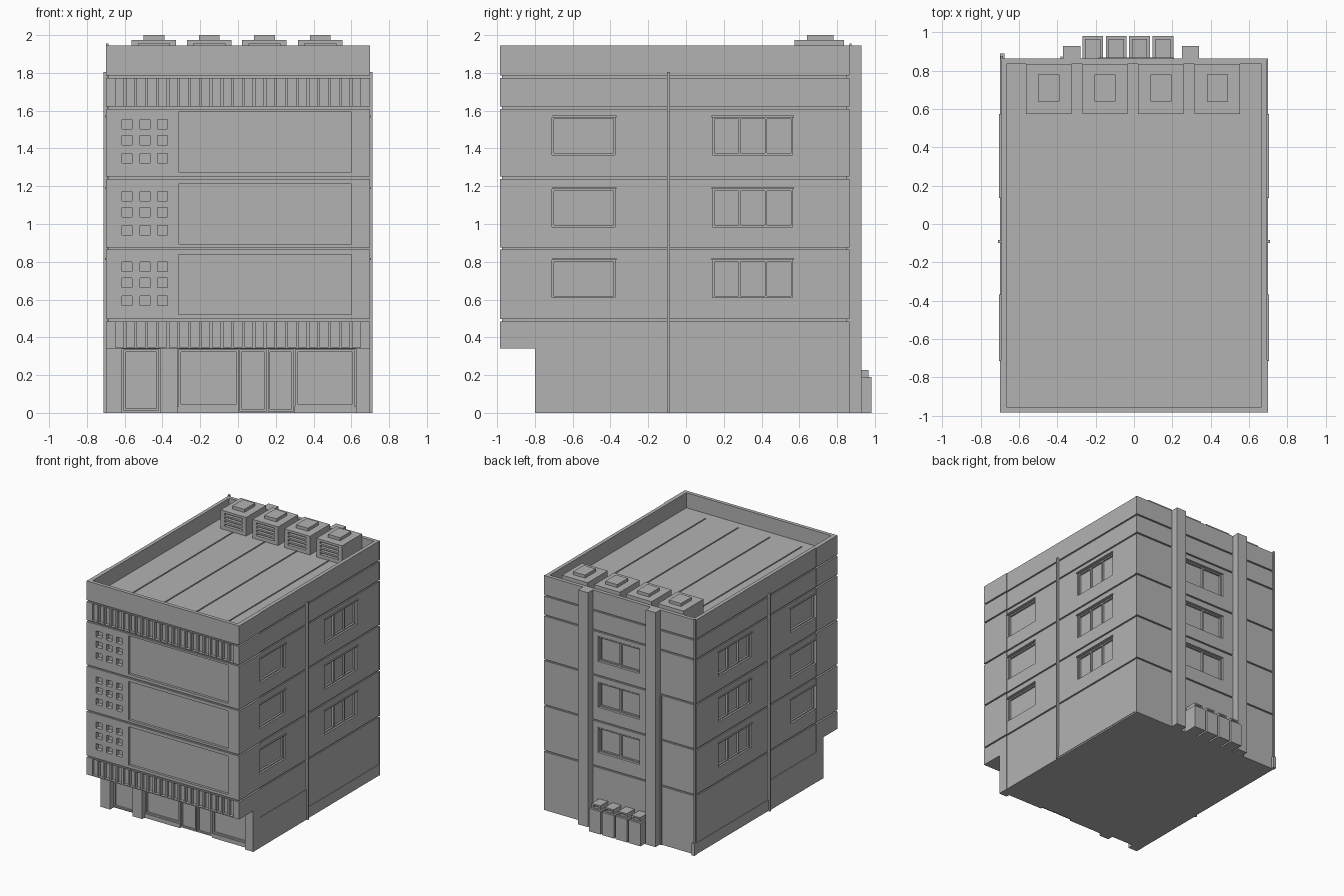
import bpy, bmesh
from mathutils import Matrix, Vector

cube = bpy.data.objects.get("Cube")
if cube:
    bpy.data.objects.remove(cube)

GREY = (0.45, 0.45, 0.45, 1)
mat = bpy.data.materials.new("concrete_grey")
mat.use_nodes = True
mat.diffuse_color = GREY
bsdf = mat.node_tree.nodes["Principled BSDF"]
bsdf.inputs["Base Color"].default_value = GREY
bsdf.inputs["Roughness"].default_value = 0.8

HALF, FRONT, SHOP, BACK, TOP, ROOF = 0.70, -0.985, -0.80, 0.865, 1.945, 1.82
FLOORS = (0.61, 0.985, 1.365)
GROOVES = (0.49, 0.87, 1.245, 1.615, 1.78)


def finish(name, bm):
    mesh = bpy.data.meshes.new(name)
    bmesh.ops.recalc_face_normals(bm, faces=bm.faces)
    bm.to_mesh(mesh)
    bm.free()
    mesh.materials.append(mat)
    obj = bpy.data.objects.new(name, mesh)
    bpy.context.scene.collection.objects.link(obj)
    return obj


def boxes(name, parts):
    """One object from boxes given as (x0, x1, y0, y1, z0, z1)."""
    bm = bmesh.new()
    for x0, x1, y0, y1, z0, z1 in parts:
        centre = Vector((x0 + x1, y0 + y1, z0 + z1)) / 2
        size = Matrix.Diagonal((abs(x1 - x0), abs(y1 - y0), abs(z1 - z0), 1))
        bmesh.ops.create_cube(bm, size=1, matrix=Matrix.Translation(centre) @ size)
    return finish(name, bm)


def on_wall(side, u0, u1, z0, z1, d0, d1):
    """Box on a wall; d is the distance outward from its surface."""
    if side == "front":
        return (u0, u1, FRONT - d1, FRONT - d0, z0, z1)
    if side == "shop":
        return (u0, u1, SHOP - d1, SHOP - d0, z0, z1)
    if side == "back":
        return (u0, u1, BACK + d0, BACK + d1, z0, z1)
    s = 1 if side == "left" else -1
    return (s * (HALF + d0), s * (HALF + d1), u0, u1, z0, z1)


def frame(side, u0, u1, z0, z1, d0, d1, t=0.01):
    return [on_wall(side, u0, u0 + t, z0, z1, d0, d1),
            on_wall(side, u1 - t, u1, z0, z1, d0, d1),
            on_wall(side, u0 + t, u1 - t, z0, z0 + t, d0, d1),
            on_wall(side, u0 + t, u1 - t, z1 - t, z1, d0, d1)]


def carve(target, name, parts):
    cutter = boxes(name, parts)
    mod = target.modifiers.new(name, "BOOLEAN")
    mod.operation, mod.solver, mod.object = "DIFFERENCE", "EXACT", cutter
    bpy.context.view_layer.objects.active = target
    bpy.ops.object.modifier_apply(modifier=name)
    bpy.data.objects.remove(cutter)


# Main block: side profile with the overhanging front, extruded across
bm = bmesh.new()
profile = [(SHOP, 0), (BACK, 0), (BACK, TOP), (FRONT, TOP), (FRONT, 0.34), (SHOP, 0.34)]
face = bm.faces.new([bm.verts.new((-HALF, y, z)) for y, z in profile])
ext = bmesh.ops.extrude_face_region(bm, geom=[face])
bmesh.ops.translate(bm, vec=(2 * HALF, 0, 0),
                    verts=[v for v in ext["geom"] if isinstance(v, bmesh.types.BMVert)])
body = finish("building_body", bm)

# Shallow side fields and floor joints
SIDES = ("left", "right")
carve(body, "side_fields", [on_wall(s, -0.71, 0.855, -0.1, 2.1, -0.005, 0.1) for s in SIDES])
carve(body, "side_joints", [on_wall(s, -1.2, 1.2, z - 0.006, z + 0.006, -0.015, 0.1)
                            for s in SIDES for z in GROOVES])
carve(body, "end_joints", [on_wall(s, -0.8, 0.8, z - 0.006, z + 0.006, -0.012, 0.1)
                           for s in ("front", "back") for z in GROOVES])

# Sunken roof inside the parapet
carve(body, "roof_well", [(-0.665, 0.665, -0.955, 0.835, ROOF, 2.2)])

# Windows: (side, start, end, mullion positions)
windows = [("back", -0.18, 0.2, (0.01,))]
for s in SIDES:
    windows += [(s, -0.71, -0.375, ()), (s, 0.14, 0.565, (0.283, 0.423))]

recess = []
for z in FLOORS:
    recess += [on_wall(s, a, b, z, z + 0.2, -0.035, 0.1) for s, a, b, _ in windows]
    # Large front panel and the grid of nine small openings
    recess.append(on_wall("front", -0.315, 0.6, z - 0.09, z + 0.228, -0.02, 0.1))
    for x in (-0.587, -0.492, -0.4):
        for dz in (-0.015, 0.08, 0.165):
            recess.append(on_wall("front", x - 0.027, x + 0.027,
                                  z + dz - 0.027, z + dz + 0.023, -0.035, 0.1))
# Vertical slots in the two louvre bands
for z0, z1 in ((0.347, 0.48), (1.626, 1.77)):
    for i in range(23):
        x = -0.627 + i * 0.057
        recess.append(on_wall("front", x - 0.021, x + 0.021, z0, z1, -0.025, 0.1))
carve(body, "wall_recesses", recess)

# Shop front set back between piers
carve(body, "shop_recesses", [on_wall("shop", a, b, -0.1, 0.339, -0.05, 0.3)
                              for a, b in ((-0.615, -0.41), (-0.32, 0.625))])
shop = []
for a, b, low in ((-0.605, -0.42, 0.012), (-0.315, 0.003, 0.035), (0.007, 0.152, 0.008),
                  (0.158, 0.295, 0.008), (0.302, 0.618, 0.035)):
    shop += frame("shop", a, b, low, 0.335, -0.052, -0.035, 0.012)
boxes("shop_front_frames", shop)
boxes("shop_sills", [on_wall("shop", a, b, 0, 0.035, -0.055, -0.03)
                     for a, b in ((-0.32, 0.005), (0.3, 0.625))])

# Window frames, mullions and top ledges
frames, ledges = [], []
for z in FLOORS:
    for s, a, b, mullions in windows:
        frames += frame(s, a, b, z, z + 0.2, -0.037, -0.02)
        frames += [on_wall(s, m - 0.006, m + 0.006, z, z + 0.2, -0.037, -0.018) for m in mullions]
        ledges.append(on_wall(s, a - 0.005, b + 0.008, z + 0.2, z + 0.209, -0.02, 0.004))
boxes("window_frames", frames)
boxes("window_ledges", ledges)

# Low plinth plates on the sides
boxes("side_plinths", [on_wall(s, a, b, z0, z1, -0.01, -0.001) for s in SIDES
                       for a, b, z0, z1 in ((-0.71, -0.1, 0, 0.25), (-0.085, 0.855, 0.012, 0.095))])

# Drain pipes at mid wall and at the back corner
boxes("side_drain_pipes", [on_wall(s, -0.1, -0.084, 0, 1.805, -0.01, 0.011) for s in SIDES])
boxes("corner_drain_pipe", [(-0.698, -0.685, BACK, BACK + 0.012, 0.1, 1.955),
                            (-0.7, -0.675, BACK, BACK + 0.025, 0, 0.1)])
boxes("rear_cable", [(-0.384, -0.374, BACK, BACK + 0.01, 0, 1.24)])

# Full height shafts on the back
boxes("rear_shafts", [(a, a + 0.09, BACK - 0.02, 0.928, 0, TOP) for a in (-0.37, 0.25)])

# Roof seams
UNITS = (-0.445, -0.152, 0.14, 0.435)
boxes("roof_seams", [(x - 0.004, x + 0.004, -0.88, 0.57, ROOF - 0.01, ROOF + 0.006) for x in UNITS])

# Rooftop cooling units: slotted housing and raised vent
for i, x in enumerate(UNITS, 1):
    unit = boxes(f"cooling_unit_{i}", [(x - 0.118, x + 0.118, 0.575, 0.836, ROOF, 1.975)])
    carve(unit, "louvre_slots", [(x - 0.083, x + 0.083, 0.5, 0.6, z, z + 0.016)
                                 for z in (1.85, 1.88, 1.91, 1.94)])
    boxes(f"cooling_vent_{i}", [(x - 0.055, x + 0.055, 0.64, 0.78, 1.97, 2.0)])

# Row of service cabinets at the foot of the back wall
for i in range(4):
    x = -0.215 + i * 0.122
    boxes(f"cabinet_{i + 1}", [(x - 0.054, x + 0.054, BACK - 0.02, 0.982, 0, 0.19)])
    cap = boxes(f"cabinet_cap_{i + 1}", [(x - 0.04, x + 0.04, BACK - 0.02, 0.965, 0.18, 0.228)])
    carve(cap, "cap_slot", [(x - 0.028, x + 0.028, 0.945, 1.0, 0.2, 0.217)])
